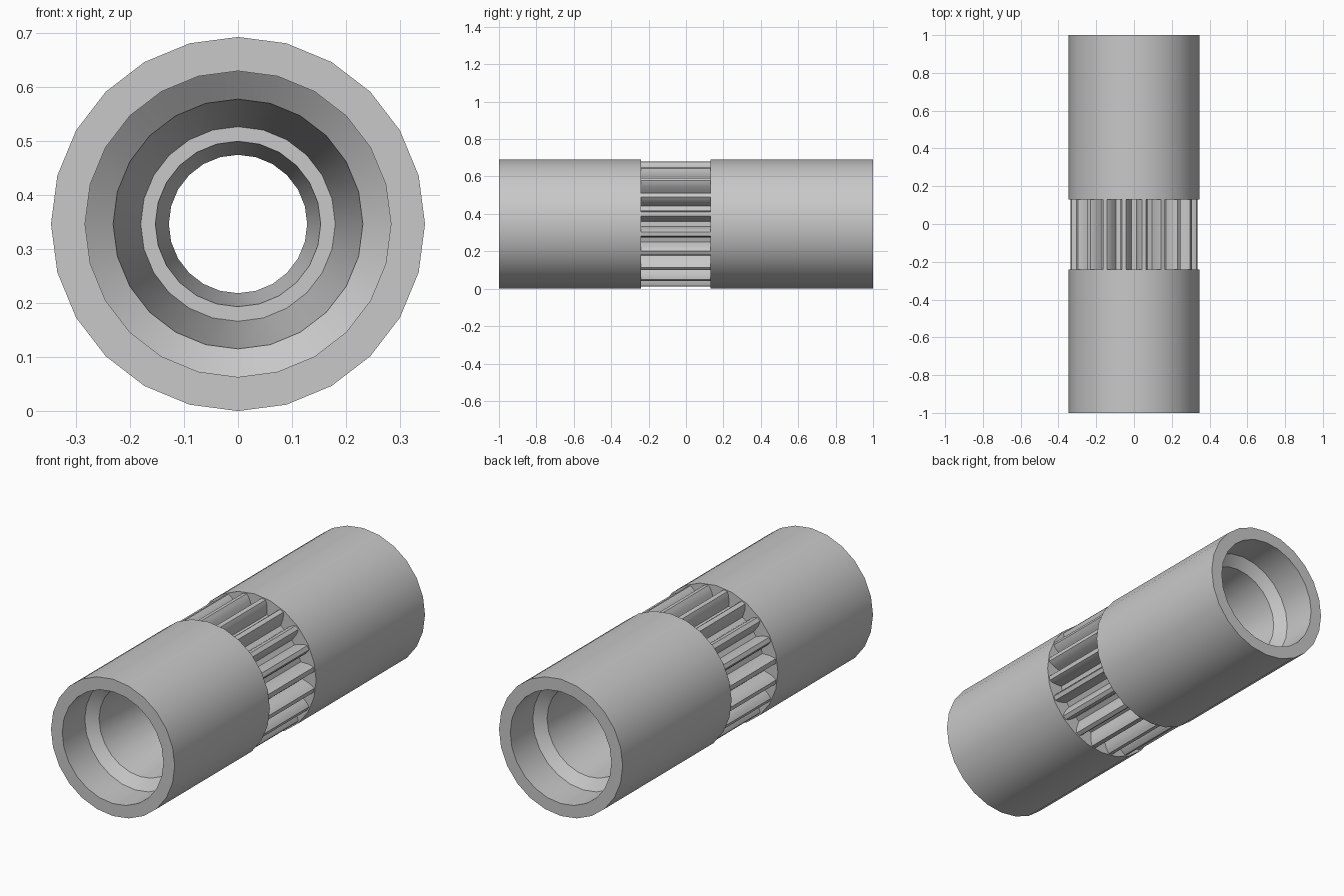
import bpy
import bmesh
from math import sin, cos, radians, tau

R = 0.346                  # outer radius, also height of the axis
GEAR_FRONT, GEAR_BACK = -0.24, 0.13
GEAR_MID = (GEAR_FRONT + GEAR_BACK) / 2
SIDES = 24
TEETH = 20

if "Cube" in bpy.data.objects:
    bpy.data.objects.remove(bpy.data.objects["Cube"], do_unlink=True)

steel = bpy.data.materials.new("grey_steel")
steel.use_nodes = True
colour = (0.58, 0.58, 0.58, 1)
steel.diffuse_color = colour
steel.node_tree.nodes["Principled BSDF"].inputs["Base Color"].default_value = colour


def point(radius, angle, y):
    """Position around the long axis; angle zero points up."""
    return (radius * sin(angle), y, R + radius * cos(angle))


def skin_rings(name, rings):
    """Join successive closed rings of points with quads."""
    bm = bmesh.new()
    loops = [[bm.verts.new(p) for p in ring] for ring in rings]
    for a, b in zip(loops, loops[1:]):
        n = len(a)
        for i in range(n):
            j = (i + 1) % n
            bm.faces.new((a[i], a[j], b[j], b[i]))
    return finish(name, bm)


def finish(name, bm):
    mesh = bpy.data.meshes.new(name)
    bm.to_mesh(mesh)
    bm.free()
    mesh.materials.append(steel)
    obj = bpy.data.objects.new(name, mesh)
    bpy.context.collection.objects.link(obj)
    bpy.ops.object.select_all(action='DESELECT')
    obj.select_set(True)
    bpy.context.view_layer.objects.active = obj
    bpy.ops.object.shade_smooth_by_angle(angle=radians(25))
    return obj


def lathe(name, profile):
    """Turn a (radius, y) profile around the long axis."""
    return skin_rings(name, [[point(r, tau * i / SIDES, y) for i in range(SIDES)]
                             for r, y in profile])


# Sleeves: outer wall, rim, counterbore, shoulder, tapered bore, hub bore
def sleeve(name, gear_y, end):
    profile = [
        (0.255, gear_y), (R, gear_y), (R, end), (0.283, end),
        (0.283, end * 0.82), (0.231, end * 0.78),
        (0.18, gear_y), (0.153, gear_y), (0.128, GEAR_MID),
    ]
    if end < 0:
        profile.reverse()
    return lathe(name, profile)


sleeve("front_sleeve", GEAR_FRONT, -1)
sleeve("back_sleeve", GEAR_BACK, 1)

# Toothed middle: straight spur teeth between the two sleeves
tooth = [(-6.3, 0.269), (-5.6, 0.283), (-4.5, 0.307), (-3.2, 0.325), (-1.8, 0.338)]
tooth += [(-a, r) for a, r in reversed(tooth)]
outline = [(r, radians(a) + tau * (k + 0.5) / TEETH)
           for k in range(TEETH) for a, r in tooth]
skin_rings("gear_teeth", [[point(r, a, y) for r, a in outline]
                          for y in (GEAR_BACK, GEAR_FRONT)])

# Face all normals outward
for name, axis_sign in (("front_sleeve", 1), ("back_sleeve", 1), ("gear_teeth", 1)):
    mesh = bpy.data.objects[name].data
    bm = bmesh.new()
    bm.from_mesh(mesh)
    # The outermost wall must point away from the axis
    outer = max(bm.faces, key=lambda f: (f.calc_center_median().x ** 2
                                         + (f.calc_center_median().z - R) ** 2))
    c = outer.calc_center_median()
    if outer.normal.x * c.x + outer.normal.z * (c.z - R) < 0:
        bmesh.ops.reverse_faces(bm, faces=bm.faces[:])
    bm.to_mesh(mesh)
    bm.free()
